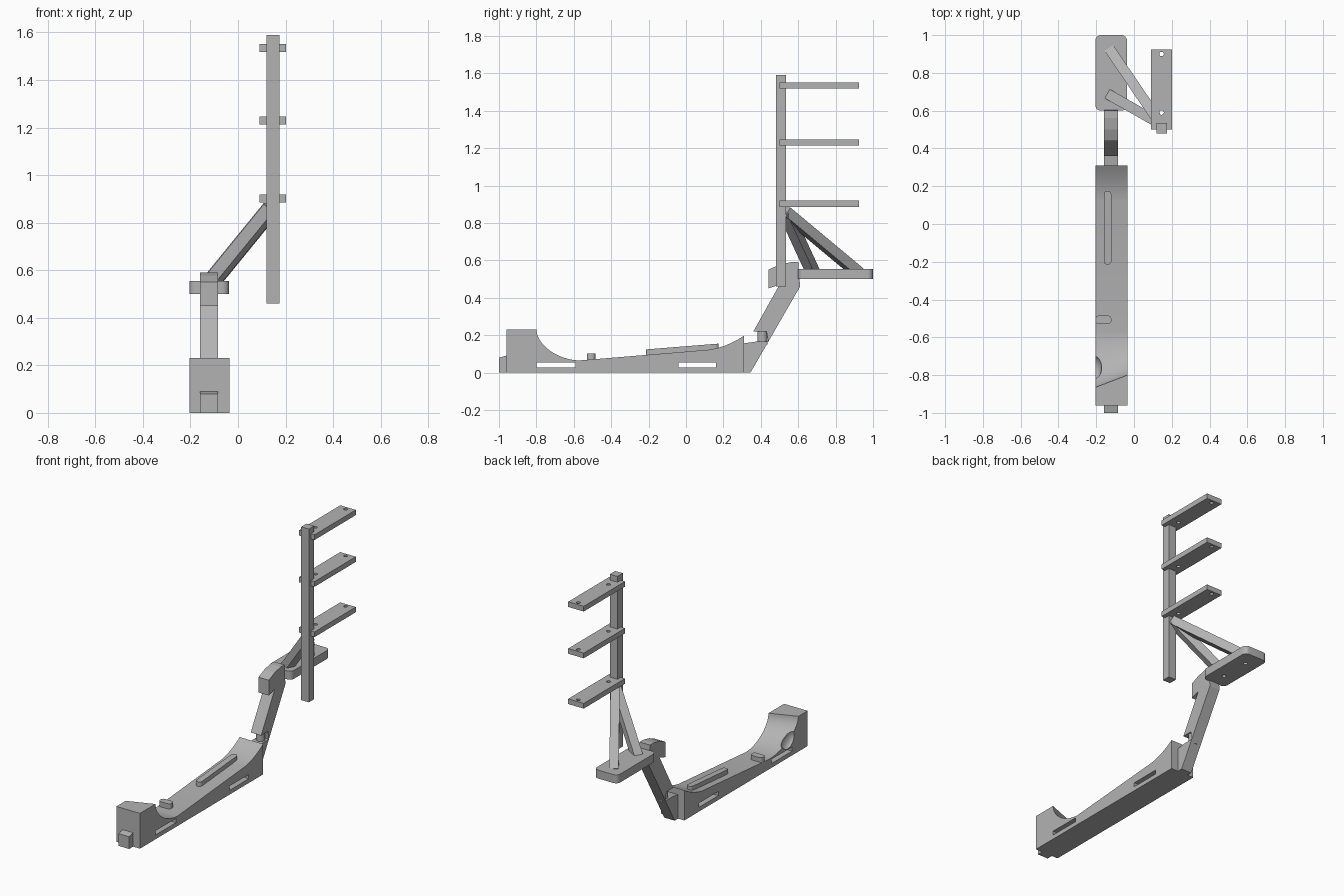
import bpy, bmesh, math
from mathutils import Vector

cube = bpy.data.objects.get("Cube")
if cube:
    bpy.data.objects.remove(cube, do_unlink=True)

grey = bpy.data.materials.new("plain grey")
grey.use_nodes = True
grey.diffuse_color = (0.45, 0.45, 0.45, 1)
grey.node_tree.nodes["Principled BSDF"].inputs["Base Color"].default_value = (0.45, 0.45, 0.45, 1)


def finish(name, bm):
    bmesh.ops.recalc_face_normals(bm, faces=bm.faces)
    mesh = bpy.data.meshes.new(name)
    bm.to_mesh(mesh)
    bm.free()
    mesh.materials.append(grey)
    ob = bpy.data.objects.new(name, mesh)
    bpy.context.collection.objects.link(ob)
    return ob


def loft(name, ring_a, ring_b):
    """Solid between two matching outlines."""
    bm = bmesh.new()
    a = [bm.verts.new(p) for p in ring_a]
    b = [bm.verts.new(p) for p in ring_b]
    bm.faces.new(a)
    bm.faces.new(b)
    for i in range(len(a)):
        j = (i + 1) % len(a)
        bm.faces.new((a[i], a[j], b[j], b[i]))
    return finish(name, bm)


def side_solid(name, profile, x0, x1):
    return loft(name, [(x0, y, z) for y, z in profile], [(x1, y, z) for y, z in profile])


def box(name, x0, x1, y0, y1, z0, z1):
    return side_solid(name, [(y0, z0), (y1, z0), (y1, z1), (y0, z1)], x0, x1)


def rounded(x0, x1, y0, y1, r, steps=8):
    """Rounded rectangle outline."""
    pts = []
    corners = [(x1 - r, y1 - r), (x0 + r, y1 - r), (x0 + r, y0 + r), (x1 - r, y0 + r)]
    for k, (cx, cy) in enumerate(corners):
        for i in range(steps + 1):
            t = math.pi / 2 * (k + i / steps)
            pts.append((cx + r * math.cos(t), cy + r * math.sin(t)))
    return pts


def slab(name, outline, z0, z1, slope=0):
    return loft(name, [(x, y, z0 + slope * y) for x, y in outline],
                [(x, y, z1 + slope * y) for x, y in outline])


def disc(x, y, r, z0, z1, name="cutter"):
    ring = [(x + r * math.cos(t * math.tau / 24), y + r * math.sin(t * math.tau / 24)) for t in range(24)]
    return slab(name, ring, z0, z1)


def cut(ob, *cutters):
    for c in cutters:
        mod = ob.modifiers.new("cut", 'BOOLEAN')
        mod.operation, mod.solver, mod.object = 'DIFFERENCE', 'EXACT', c
        bpy.context.view_layer.objects.active = ob
        bpy.ops.object.modifier_apply(modifier=mod.name)
        bpy.data.objects.remove(c, do_unlink=True)


def smooth(ob):
    bpy.ops.object.select_all(action='DESELECT')
    ob.select_set(True)
    bpy.context.view_layer.objects.active = ob
    bpy.ops.object.shade_smooth_by_angle(angle=math.radians(25))


def beam(name, start, end, width):
    """Square bar between two points, one pair of sides upright."""
    a, b = Vector(start), Vector(end)
    d = (b - a).normalized()
    s = d.cross(Vector((0, 0, 1))).normalized() * width / 2
    u = s.cross(d).normalized() * width / 2
    ring = [s + u, u - s, -s - u, s - u]
    return loft(name, [a + o for o in ring], [b + o for o in ring])


# Long base with a scooped top; the scoop starts further forward on one side
def base_outline(x, rim):
    pts = [(-0.96, 0), (-0.96, 0.23)]
    foot = -0.57
    for i in range(17):
        t = math.pi / 2 * i / 16
        pts.append((foot + (rim - foot) * math.cos(t) ** 1.1, 0.23 - 0.165 * math.sin(t) ** 1.1))
    for i in range(9):
        t = i / 8
        pts.append((0.12 + 0.19 * t, 0.122 + 0.025 * t + 0.05 * t * t))
    pts.append((0.31, 0))
    return [(x, y, z) for y, z in pts]


base = loft("base", base_outline(-0.205, -0.865), base_outline(-0.035, -0.80))
bm = bmesh.new()
bmesh.ops.create_uvsphere(bm, u_segments=32, v_segments=16, radius=1)
for v in bm.verts:
    v.co = (-0.205 + 0.034 * v.co.x, -0.755 + 0.066 * v.co.y, 0.125 + 0.065 * v.co.z)
scoop = finish("cutter", bm)
cut(base, scoop,
    box("cutter", -0.3, 0.1, -0.80, -0.59, 0.028, 0.055),
    box("cutter", -0.3, 0.1, -0.04, 0.16, 0.028, 0.055))
smooth(base)

# Fittings on the base
side_solid("front_tab", [(-1, 0), (-0.955, 0), (-0.955, 0.092), (-1, 0.08)], -0.16, -0.085)
smooth(slab("top_rail", rounded(-0.16, -0.12, -0.215, 0.175, 0.019), 0.09, 0.141, 0.08))
smooth(slab("side_peg", rounded(-0.205, -0.12, -0.53, -0.485, 0.018), 0.05, 0.102))

# Leaning arm, split by a round pin, with a hooked head
side_solid("arm_foot", [(0.30, 0), (0.345, 0), (0.44, 0.165), (0.37, 0.165), (0.30, 0.155)], -0.16, -0.085)
smooth(disc(-0.122, 0.408, 0.027, 0.15, 0.24, "arm_pin"))
side_solid("arm", [(0.36, 0.22), (0.43, 0.22), (0.44, 0.165), (0.61, 0.46), (0.60, 0.59),
                   (0.56, 0.59), (0.50, 0.577), (0.44, 0.55), (0.44, 0.45), (0.50, 0.47)], -0.16, -0.085)

# Foot plate with two holes
plate = slab("foot_plate", rounded(-0.205, -0.037, 0.60, 1.0, 0.03), 0.50, 0.555)
cut(plate, disc(-0.12, 0.70, 0.013, 0.4, 0.53), disc(-0.12, 0.90, 0.013, 0.4, 0.53))
smooth(plate)

# Upright post and its two braces
box("post", 0.12, 0.175, 0.48, 0.535, 0.46, 1.59)
for name, y in (("near_brace", 0.68), ("far_brace", 0.92)):
    beam(name, (-0.125, y, 0.535), (0.14, 0.53, 0.86), 0.055)

# Three shelves, each with two screw holes
for name, z in (("lower_shelf", 0.885), ("middle_shelf", 1.213), ("upper_shelf", 1.518)):
    shelf = box(name, 0.09, 0.202, 0.50, 0.925, z, z + 0.034)
    cut(shelf, *[disc(0.146, y, 0.012, z - 0.1, z + 0.1) for y in (0.59, 0.90)])
    smooth(shelf)
